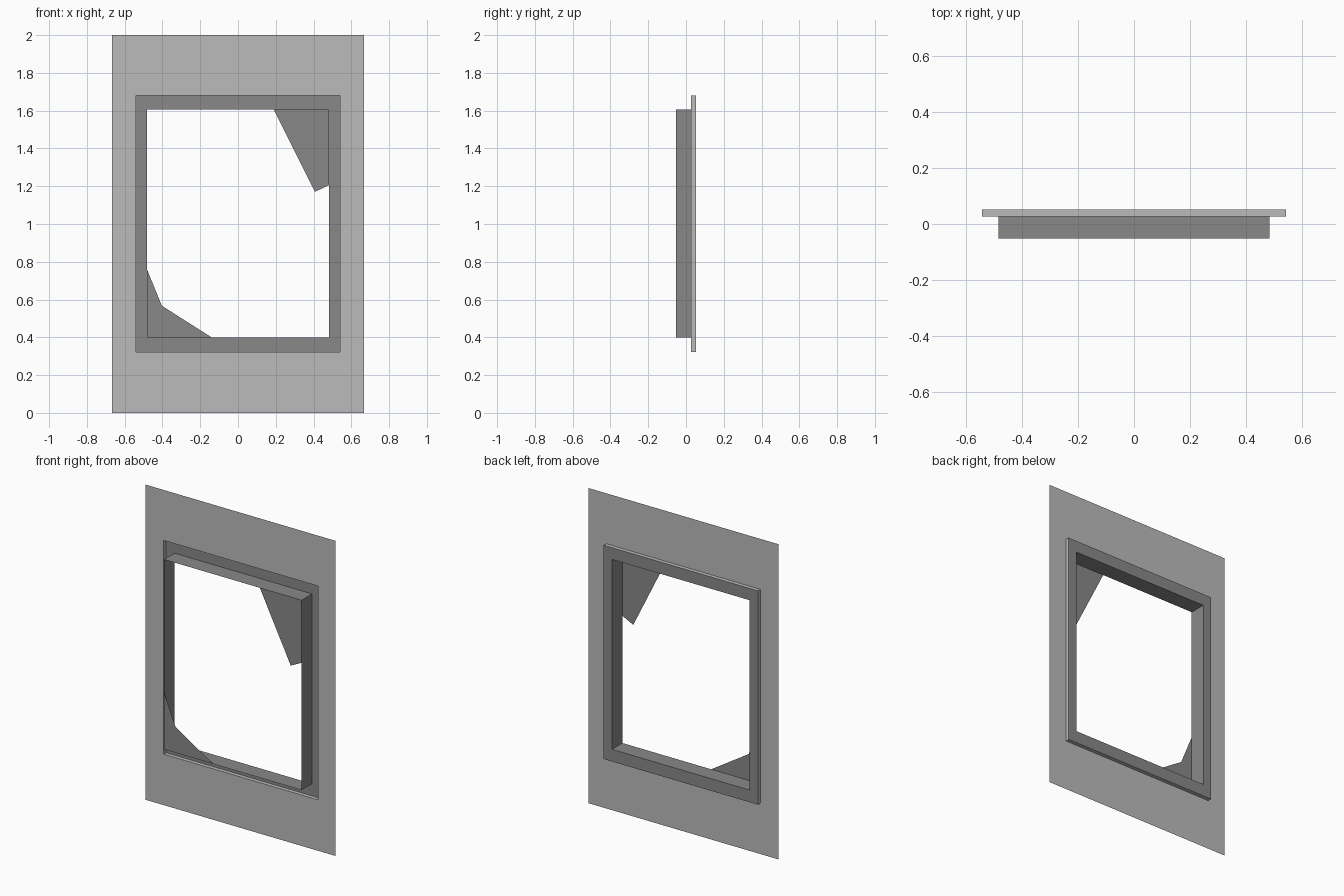
import bpy

if "Cube" in bpy.data.objects:
    bpy.data.objects.remove(bpy.data.objects["Cube"])

WALL_Y, BACK_Y, FRONT_Y = 0.0275, 0.0525, -0.0525

WALL = (0.667, 0.0, 2.0)        # half width, bottom, top
RECESS = (0.541, 0.323, 1.68)
OPENING = (0.483, 0.4, 1.605)


def material(name, value):
    mat = bpy.data.materials.new(name)
    mat.diffuse_color = (value, value, value, 1)
    mat.use_nodes = True
    mat.node_tree.nodes["Principled BSDF"].inputs["Base Color"].default_value = mat.diffuse_color
    return mat


def add_object(name, verts, faces, mat):
    mesh = bpy.data.meshes.new(name)
    mesh.from_pydata(verts, [], faces)
    mesh.materials.append(mat)
    obj = bpy.data.objects.new(name, mesh)
    bpy.context.collection.objects.link(obj)
    return obj


def rectangle(size, y):
    w, low, high = size
    return [(-w, y, low), (w, y, low), (w, y, high), (-w, y, high)]


def loft(name, loops, mat):
    """Join a row of rectangular loops with strips of quads."""
    verts = [v for size, y in loops for v in rectangle(size, y)]
    faces = []
    for k in range(len(loops) - 1):
        for i in range(4):
            a, b = 4 * k + i, 4 * k + (i + 1) % 4
            faces.append((a, b, b + 4, a + 4))
    return add_object(name, verts, faces, mat)


def shard(name, outline, mat):
    verts = [(x, FRONT_Y, z) for x, z in outline]
    return add_object(name, verts, [tuple(range(len(verts)))], mat)


light = material("light_grey", 0.5)
dark = material("dark_grey", 0.25)

# Thin wall panel with the stepped recess around the window
loft("wall_panel", [(WALL, WALL_Y), (RECESS, WALL_Y), (RECESS, BACK_Y)], light)

# Flat border and the open sleeve running forward from it
loft("window_frame", [(RECESS, BACK_Y), (OPENING, BACK_Y), (OPENING, FRONT_Y)], dark)

# Broken pieces left in two corners
w, low, high = OPENING
shard("upper_shard", [(0.19, high), (0.407, 1.17), (w, 1.207), (w, high)], dark)
shard("lower_shard", [(-w, low), (-0.14, low), (-0.403, 0.567), (-w, 0.763)], dark)
